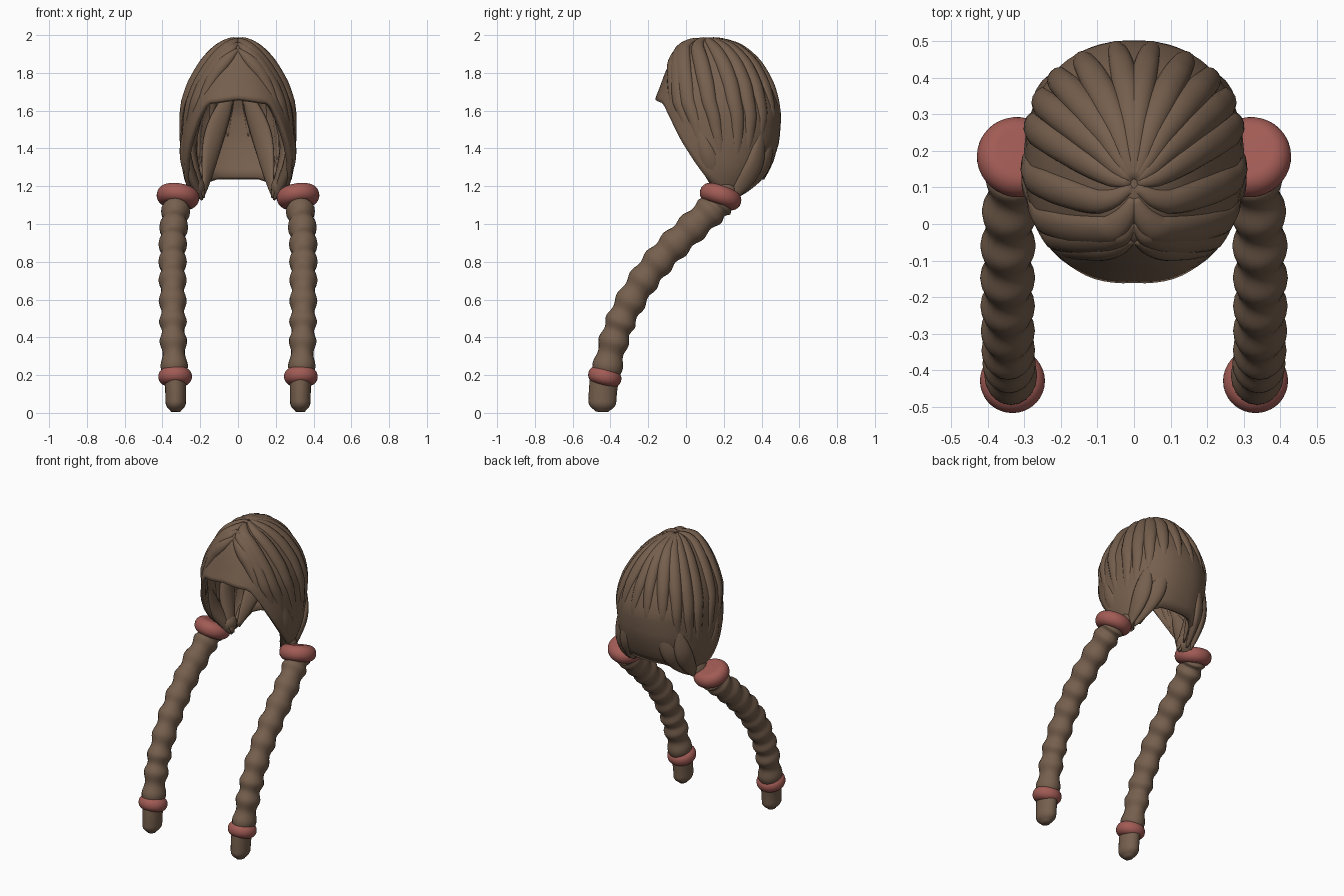
import bpy, math
from mathutils import Vector

old = bpy.data.objects.get("Cube")
if old:
    bpy.data.objects.remove(old)


def material(name, rgb):
    m = bpy.data.materials.new(name)
    m.use_nodes = True
    m.diffuse_color = (*rgb, 1)
    m.node_tree.nodes["Principled BSDF"].inputs["Base Color"].default_value = (*rgb, 1)
    return m


BROWN = material("hair brown", (0.18, 0.115, 0.075))
RED = material("band red", (0.36, 0.105, 0.09))
CENTRE = Vector((0, 0.17, 1.55))
CROWN = 1.985


def make(name, verts, faces, mat, mirror=False):
    me = bpy.data.meshes.new(name)
    me.from_pydata(verts, [], faces)
    me.materials.append(mat)
    me.shade_smooth()
    ob = bpy.data.objects.new(name, me)
    bpy.context.collection.objects.link(ob)
    if mirror:
        ob.modifiers.new("both sides", 'MIRROR')
    return ob


def lerp_table(table, x):
    for lo, hi in zip(table, table[1:]):
        if x <= hi[0]:
            f = max(0, (x - lo[0]) / (hi[0] - lo[0]))
            return [a + (b - a) * f for a, b in zip(lo[1:], hi[1:])]
    return list(table[-1][1:])


def spline(points, n):
    p = [Vector(q) for q in points]
    p = [2 * p[0] - p[1]] + p + [2 * p[-1] - p[-2]]
    out = []
    for i in range(n + 1):
        u = i / n * (len(p) - 3)
        k = min(int(u), len(p) - 4)
        f = u - k
        a, b, c, d = p[k:k + 4]
        out.append(b + 0.5 * f * (c - a + f * (2 * a - 5 * b + 4 * c - d + f * (3 * (b - c) + d - a))))
    return out


def sweep(name, path, normals, width, height, mat, sides=12):
    """Mirrored tube with an oval section; width and height are functions of 0..1."""
    verts, n = [], len(path)
    for i, p in enumerate(path):
        s = i / (n - 1)
        tangent = (path[min(i + 1, n - 1)] - path[max(i - 1, 0)]).normalized()
        side = tangent.cross(normals[i]).normalized()
        up = side.cross(tangent)
        for j in range(sides):
            a = 2 * math.pi * j / sides
            verts.append(p + side * width(s) * math.cos(a) + up * height(s) * math.sin(a))
    faces = [(i * sides + j, i * sides + (j + 1) % sides,
              (i + 1) * sides + (j + 1) % sides, (i + 1) * sides + j)
             for i in range(n - 1) for j in range(sides)]
    faces += [tuple(reversed(range(sides))), tuple(range((n - 1) * sides, n * sides))]
    return make(name, verts, faces, mat, True)


# Head surface: square root of depth below crown, half width, front y, back y
PROFILE = [(0, 0, 0.11, 0.11), (0.13, 0.06, 0.02, 0.20), (0.22, 0.107, -0.04, 0.28),
           (0.37, 0.187, -0.09, 0.38), (0.5, 0.252, -0.135, 0.453), (0.58, 0.283, -0.168, 0.487),
           (0.64, 0.296, -0.168, 0.505), (0.74, 0.303, -0.165, 0.495), (0.82, 0.299, -0.14, 0.458),
           (0.87, 0.283, -0.09, 0.41), (0.93, 0.235, 0.0, 0.33)]
# Lower edge height by angle from the front
HEM = [(0, 1.665), (33, 1.64), (45, 1.55), (60, 1.42), (80, 1.25),
       (95, 1.16), (115, 1.15), (135, 1.2), (160, 1.235), (180, 1.235)]


def power(v):
    return math.copysign(abs(v) ** 0.88, v)


def surf(deg, t):
    folded = abs((deg + 180) % 360 - 180)
    depth = (CROWN - lerp_table(HEM, folded)[0]) * t ** 1.8
    w, front, back = lerp_table(PROFILE, math.sqrt(depth))
    a = math.radians(deg)
    return Vector((w * power(math.sin(a)),
                   (front + back) / 2 - (back - front) / 2 * power(math.cos(a)), CROWN - depth))


def surf_normal(deg, t):
    n = (surf(deg + 2, t) - surf(deg - 2, t)).cross(surf(deg, t + 0.02) - surf(deg, t - 0.02))
    n.normalize()
    return n if n.dot(surf(deg, t) - CENTRE) > 0 else -n


# Hair cap with an open face and underside
COLS, ROWS = 72, 26
verts = [surf(360 * c / COLS, 0.03 + 0.97 * r / ROWS) for r in range(ROWS + 1) for c in range(COLS)]
faces = [(r * COLS + c, (r + 1) * COLS + c, (r + 1) * COLS + (c + 1) % COLS, r * COLS + (c + 1) % COLS)
         for r in range(ROWS) for c in range(COLS)]
faces.append(tuple(range(COLS)))
cap = make("hair_cap", verts, faces, BROWN)
shell = cap.modifiers.new("thickness", 'SOLIDIFY')
shell.thickness = 0.03
shell.offset = -1


def taper(size):
    return lambda s: size * max(0.08, math.sin(math.pi * (0.06 + 0.9 * s))) ** 0.75


def surface_lock(name, a0, t0, a1, t1, width, height=0.032):
    path, normals = [], []
    for i in range(29):
        s = i / 28
        deg = a0 + (a1 - a0) * s ** 0.8
        t = t0 + (t1 - t0) * s
        normal = surf_normal(deg, max(t, 0.05))
        path.append(surf(deg, t) - normal * (0.006 + 0.018 * s ** 3))
        normals.append(normal)
    sweep(name, path, normals, taper(width), taper(height), BROWN)


# Locks combed from the parting: start angle, start, end angle, end, half width
LOCKS = [("fringe_lock", 1, 0.4, 50, 0.92, 0.04), ("temple_lock", 2, 0.24, 68, 0.97, 0.045),
         ("front_side_lock", 4, 0.08, 84, 0.98, 0.048), ("side_lock", 60, 0.015, 96, 0.98, 0.044),
         ("rear_side_lock", 95, 0.015, 109, 0.97, 0.044), ("upper_back_lock", 118, 0.015, 119, 0.95, 0.043),
         ("back_lock", 138, 0.015, 133, 0.9, 0.042), ("inner_back_lock", 159, 0.015, 151, 0.82, 0.042),
         ("centre_back_lock", 180, 0.015, 171, 0.82, 0.038)]
for lock in LOCKS:
    surface_lock(*lock)


def free_lock(name, points, width, height):
    path = spline(points, 20)
    normals = [Vector((p.x, p.y - CENTRE.y, 0)) for p in path]
    sweep(name, path, normals, taper(width), taper(height), BROWN)


# Locks gathered into the two bunches
free_lock("gathered_side_lock", [(0.28, 0.06, 1.5), (0.27, 0.13, 1.32), (0.19, 0.21, 1.13)], 0.055, 0.032)
free_lock("gathered_rear_lock", [(0.22, 0.40, 1.48), (0.24, 0.355, 1.3), (0.24, 0.24, 1.13)], 0.055, 0.026)
free_lock("gathered_back_lock", [(0.13, 0.455, 1.46), (0.175, 0.395, 1.3), (0.21, 0.25, 1.14)], 0.055, 0.028)
free_lock("inner_lock", [(0.04, 0.44, 1.7), (0.13, 0.41, 1.45), (0.18, 0.26, 1.16)], 0.06, 0.025)
free_lock("inner_side_lock", [(0.2, 0.3, 1.62), (0.25, 0.24, 1.4), (0.18, 0.2, 1.14)], 0.06, 0.028)
free_lock("bunch_root", [(0.2, 0.23, 1.24), (0.23, 0.21, 1.18), (0.29, 0.18, 1.1)], 0.065, 0.05)

# Braids with regular bulges
braid_path = spline([(0.32, 0.19, 1.13), (0.33, 0.13, 1.07), (0.343, 0.0, 0.95), (0.346, -0.13, 0.82),
                     (0.346, -0.24, 0.68), (0.345, -0.33, 0.52), (0.342, -0.385, 0.37),
                     (0.335, -0.43, 0.18)], 144)


def bulge(size):
    return lambda s: size - 0.006 * s - 0.007 * math.cos(2 * math.pi * 10 * s)


sweep("braid", braid_path, [Vector((1, 0, 0))] * len(braid_path), bulge(0.08), bulge(0.071), BROWN, 20)


# Blunt braid ends
def blunt(size):
    return lambda s: size * (1 - 0.06 * s) * math.sqrt(max(0.2, 1 - max(0, (s - 0.75) / 0.25) ** 2))


tail = spline([(0.333, -0.43, 0.2), (0.33, -0.44, 0.11), (0.33, -0.445, 0.005)], 24)
sweep("braid_end", tail, [Vector((1, 0, 0))] * len(tail), blunt(0.077), blunt(0.057), BROWN, 20)


# Rounded hair bands
def band(name, centre, axis, radius, depth):
    bpy.ops.mesh.primitive_cylinder_add(vertices=36, radius=radius, depth=depth, location=centre)
    ob = bpy.context.object
    ob.name = name
    ob.rotation_euler = Vector(axis).to_track_quat('Z', 'Y').to_euler()
    ob.data.materials.append(RED)
    ob.data.shade_smooth()
    rounding = ob.modifiers.new("rounding", 'BEVEL')
    rounding.width = depth * 0.48
    rounding.segments = 8


for sign, label in ((1, "left"), (-1, "right")):
    band(label + "_upper_band", (sign * 0.318, 0.183, 1.145), (-sign * 0.14, 0.33, 0.94), 0.113, 0.1)
    band(label + "_lower_band", (sign * 0.333, -0.43, 0.192), (0, 0.25, 0.97), 0.089, 0.09)
